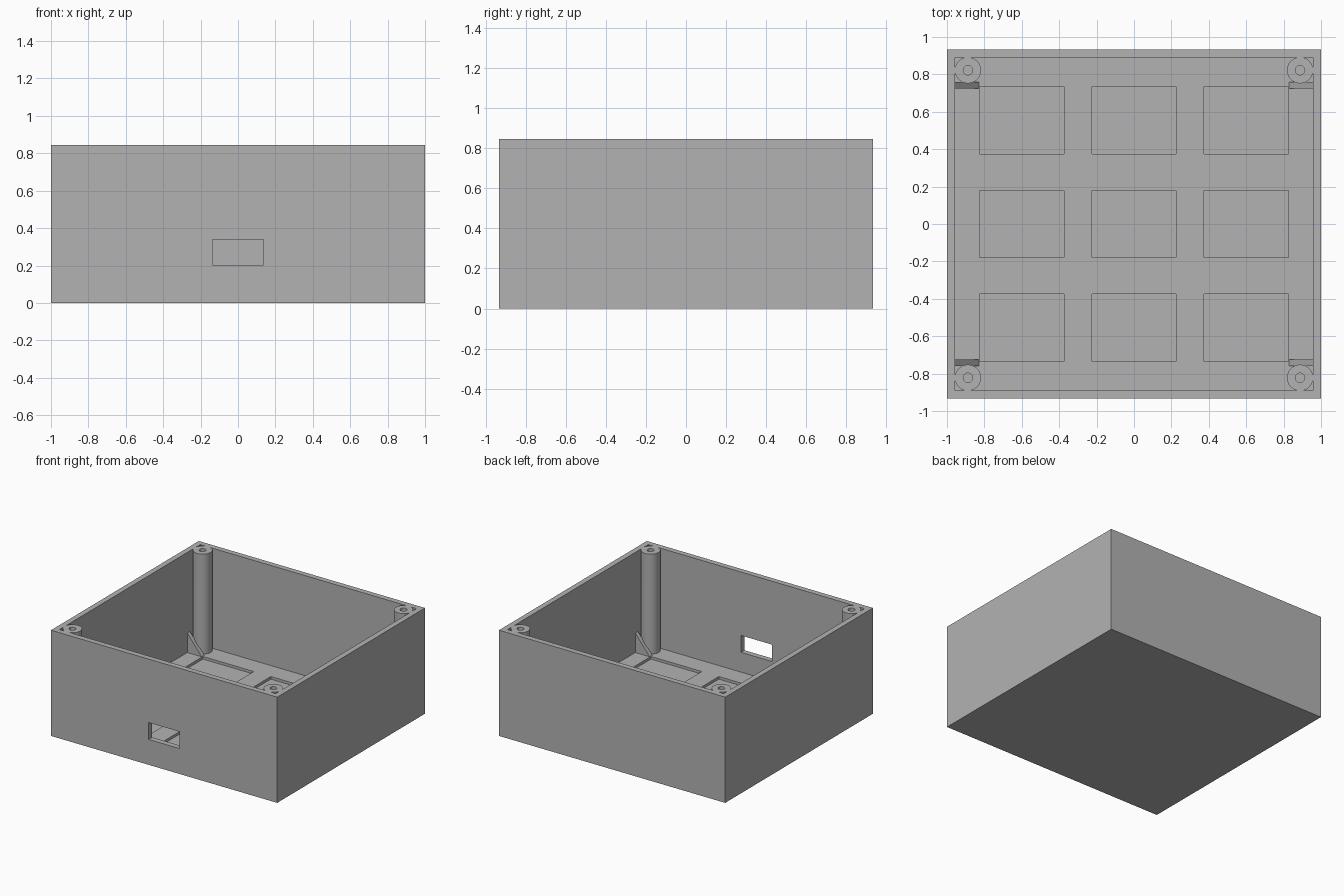
import bpy
import bmesh
from math import radians

default = bpy.data.objects.get("Cube")
if default:
    bpy.data.objects.remove(default, do_unlink=True)

# Main dimensions
HX, HY, HEIGHT = 1.0, 0.933, 0.845
WALL, FLOOR = 0.044, 0.045
POST_X, POST_Y, POST_R, HOLE_R = 0.888, 0.822, 0.07, 0.025
SIDES = [(sx, sy) for sx in (-1, 1) for sy in (-1, 1)]

grey = bpy.data.materials.new("plain grey")
grey.use_nodes = True
colour = (0.45, 0.45, 0.45, 1)
grey.diffuse_color = colour
grey.node_tree.nodes["Principled BSDF"].inputs["Base Color"].default_value = colour


def finish(name, bm):
    bmesh.ops.recalc_face_normals(bm, faces=bm.faces)
    mesh = bpy.data.meshes.new(name)
    bm.to_mesh(mesh)
    bm.free()
    mesh.materials.append(grey)
    obj = bpy.data.objects.new(name, mesh)
    bpy.context.collection.objects.link(obj)
    return obj


def box(name, x0, x1, y0, y1, z0, z1):
    bm = bmesh.new()
    bmesh.ops.create_cube(bm, size=1)
    for v in bm.verts:
        v.co = (x1 if v.co.x > 0 else x0,
                y1 if v.co.y > 0 else y0,
                z1 if v.co.z > 0 else z0)
    return finish(name, bm)


def cylinder(name, x, y, radius, z0, z1):
    bm = bmesh.new()
    bmesh.ops.create_cone(bm, cap_ends=True, segments=48, radius1=radius,
                          radius2=radius, depth=z1 - z0)
    bmesh.ops.translate(bm, verts=bm.verts, vec=(x, y, (z0 + z1) / 2))
    return finish(name, bm)


def rib(name, sx, sy):
    # Triangular gusset between side wall and floor
    profile = [(HX - WALL / 2, 0.03), (0.828, 0.03), (0.828, FLOOR),
               (HX - WALL, 0.2), (HX - WALL / 2, 0.2)]
    bm = bmesh.new()
    face = bm.faces.new([bm.verts.new((sx * x, sy * 0.725, z)) for x, z in profile])
    side = bmesh.ops.extrude_face_region(bm, geom=[face])["geom"]
    moved = [g for g in side if isinstance(g, bmesh.types.BMVert)]
    bmesh.ops.translate(bm, verts=moved, vec=(0, sy * 0.034, 0))
    return finish(name, bm)


def combine(target, tool, operation):
    mod = target.modifiers.new(tool.name, "BOOLEAN")
    mod.operation = operation
    mod.solver = "EXACT"
    mod.object = tool
    bpy.context.view_layer.objects.active = target
    bpy.ops.object.modifier_apply(modifier=mod.name)
    bpy.data.objects.remove(tool, do_unlink=True)


# Open box
shell = box("open_enclosure", -HX, HX, -HY, HY, 0, HEIGHT)
combine(shell, box("cavity", WALL - HX, HX - WALL, WALL - HY, HY - WALL,
                   FLOOR, HEIGHT + 0.1), "DIFFERENCE")

# Corner screw posts and their gussets
for sx, sy in SIDES:
    combine(shell, cylinder("screw_post", sx * POST_X, sy * POST_Y, POST_R,
                            0.03, HEIGHT), "UNION")
    combine(shell, rib("corner_rib", sx, sy), "UNION")

# Screw holes
for sx, sy in SIDES:
    combine(shell, cylinder("screw_hole", sx * POST_X, sy * POST_Y, HOLE_R,
                            0.4, HEIGHT + 0.1), "DIFFERENCE")

# Grid of shallow floor pockets
for cx in (-0.6, 0, 0.6):
    for cy in (-0.555, 0, 0.555):
        combine(shell, box("floor_pocket", cx - 0.225, cx + 0.225, cy - 0.18, cy + 0.18,
                           0.024, 0.12), "DIFFERENCE")

# Cable opening in the front wall
combine(shell, box("cable_opening", -0.137, 0.137, -HY - 0.1, -HY + 0.1,
                   0.203, 0.338), "DIFFERENCE")

# Smooth posts, sharp box edges
bpy.ops.object.select_all(action="DESELECT")
shell.select_set(True)
bpy.context.view_layer.objects.active = shell
bpy.ops.object.shade_smooth_by_angle(angle=radians(30))
